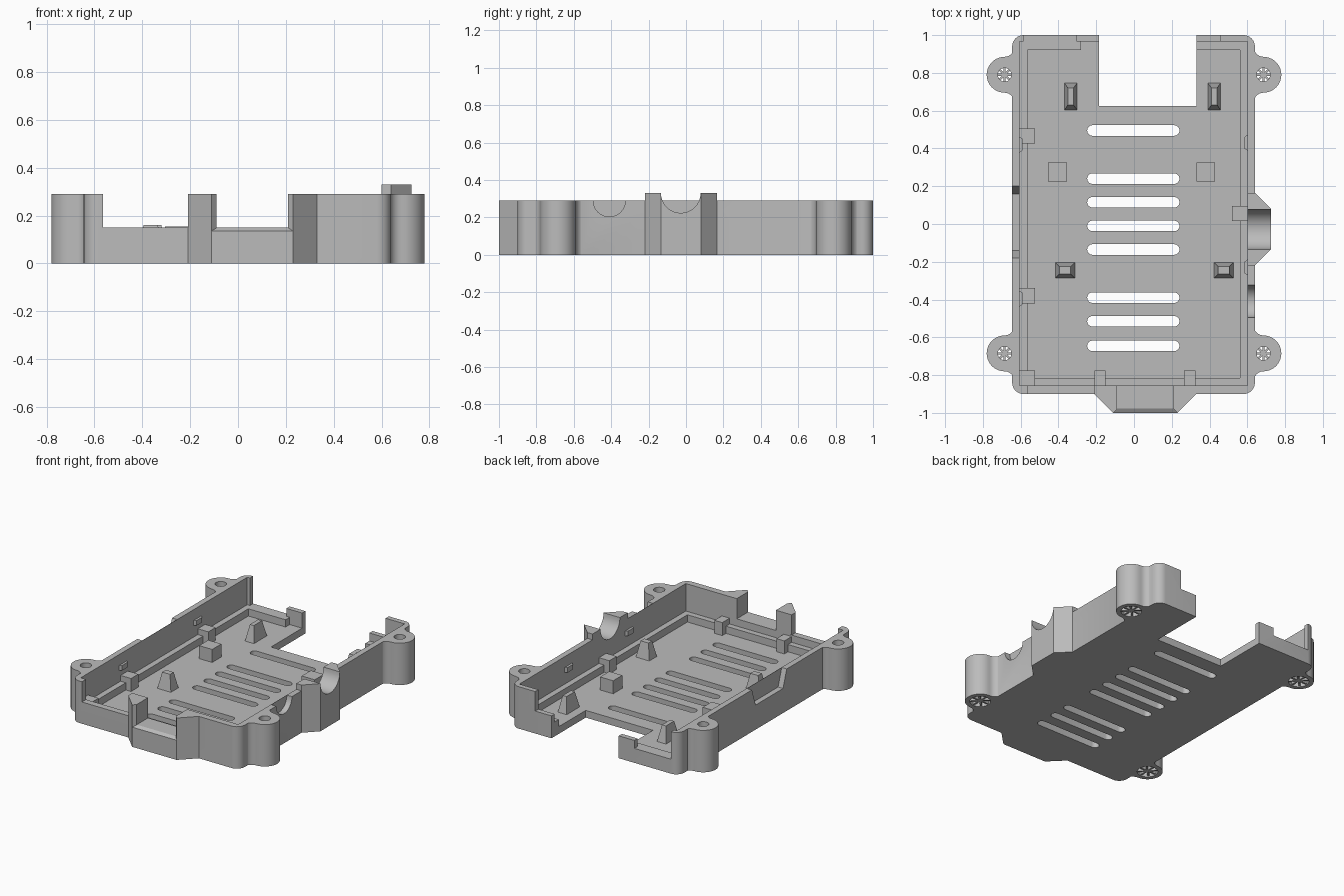
import bpy, bmesh
from math import sin, cos, pi, radians
from mathutils import Vector

cube = bpy.data.objects.get("Cube")
if cube:
    bpy.data.objects.remove(cube)

grey = bpy.data.materials.new("plain_grey")
grey.use_nodes = True
GREY = (0.5, 0.5, 0.5, 1)
grey.diffuse_color = GREY
grey.node_tree.nodes["Principled BSDF"].inputs["Base Color"].default_value = GREY

FLOOR, LEDGE, SILL, TOP = 0.05, 0.10, 0.15, 0.29


def finish(name, bm):
    bmesh.ops.recalc_face_normals(bm, faces=bm.faces)
    me = bpy.data.meshes.new(name)
    bm.to_mesh(me)
    bm.free()
    me.materials.append(grey)
    ob = bpy.data.objects.new(name, me)
    bpy.context.collection.objects.link(ob)
    return ob


def prism(name, pts, lo, hi, axis="z"):
    """Extrude an outline along z (xy outline) or x (yz outline)."""
    bm = bmesh.new()
    place = (lambda p, d: (p[0], p[1], d)) if axis == "z" else (lambda p, d: (d, p[0], p[1]))
    face = bm.faces.new([bm.verts.new(place(p, lo)) for p in pts])
    new = bmesh.ops.extrude_face_region(bm, geom=[face])["geom"]
    move = Vector((0, 0, hi - lo)) if axis == "z" else Vector((hi - lo, 0, 0))
    bmesh.ops.translate(bm, vec=move, verts=[v for v in new if isinstance(v, bmesh.types.BMVert)])
    return finish(name, bm)


def box(name, x0, x1, y0, y1, z0, z1):
    return prism(name, [(x0, y0), (x1, y0), (x1, y1), (x0, y1)], z0, z1)


def arc(cx, cy, r, a0, a1, n=8):
    return [(cx + r * cos(radians(a0 + (a1 - a0) * i / n)),
             cy + r * sin(radians(a0 + (a1 - a0) * i / n))) for i in range(n + 1)]


def circle(cx, cy, r, n=32):
    return arc(cx, cy, r, 0, 360, n)[:-1]


def frustum(name, x, y, w, d, top_w, top_d, z0, z1):
    bm = bmesh.new()
    bmesh.ops.create_cube(bm, size=1)
    for v in bm.verts:
        up = v.co.z > 0
        v.co = (x + v.co.x * (top_w if up else w), y + v.co.y * (top_d if up else d), z1 if up else z0)
    return finish(name, bm)


def combine(target, other, op="DIFFERENCE"):
    mod = target.modifiers.new(op, "BOOLEAN")
    mod.operation, mod.solver, mod.object = op, "EXACT", other
    bpy.context.view_layer.objects.active = target
    bpy.ops.object.modifier_apply(modifier=mod.name)
    bpy.data.objects.remove(other)


# Tray block with rounded corners
r = 0.06
outline = (arc(0.64 - r, 1 - r, r, 0, 90) + arc(-0.645 + r, 1 - r, r, 90, 180)
           + arc(-0.645 + r, -0.9 + r, r, 180, 270) + arc(0.64 - r, -0.9 + r, r, 270, 360))
tray = prism("tray", outline, 0, TOP)

# Screw lugs with filleted necks
LUGS = [(s, y) for s in (-1, 1) for y in (0.79, -0.685)]
for s, y in LUGS:
    half = arc(0.685, 0.145, 0.05, 180, 270, 6) + arc(0.685, 0, 0.095, 90, 0, 10)
    pts = [(0.62, 0.145)] + half + [(px, -py) for px, py in reversed(half[:-1])] + [(0.62, -0.145)]
    combine(tray, prism("lug", [(s * px, y + py) for px, py in pts], 0, TOP), "UNION")

# Hollow inside, leaving a ledge, then the rear opening and lowered wall stretches
H = 0.5
for b in [(-0.605, 0.6, -0.855, 0.965, LEDGE, H),
          (-0.565, 0.56, -0.815, 0.92, FLOOR, H),
          (-0.185, 0.33, 0.625, 1.1, -0.1, H),
          (-0.28, -0.18, 0.9, 0.965, FLOOR, H),
          (-0.585, -0.305, 0.95, 1.1, LEDGE, H),
          (-0.305, -0.18, 0.965, 1.1, SILL + 0.005, H),
          (0.32, 0.455, 0.965, 1.1, SILL + 0.005, H),
          (-0.565, -0.2, -1.1, -0.84, SILL, H),
          (-0.09, 0.215, -1.1, -0.84, SILL, H)]:
    combine(tray, box("cutter", *b))

# Dip in one long wall, half-round opening in the other
combine(tray, prism("cutter", [(-0.19, 0.32), (0.21, 0.32), (0.16, 0.17), (-0.14, 0.17)], -0.7, -0.607, "x"))
combine(tray, prism("cutter", circle(-0.41, TOP, 0.086), 0.601, 0.7, "x"))

# Vent slots
for y in (0.495, 0.24, 0.115, -0.01, -0.135, -0.39, -0.515, -0.645):
    slot = arc(0.213, y, 0.028, -90, 90) + arc(-0.22, y, 0.028, 90, 270)
    combine(tray, prism("cutter", slot, -0.1, 0.08))

# Cable cradle on the side
cradle = prism("cable_cradle", [(0.6, -0.22), (0.64, -0.22), (0.725, -0.135), (0.725, 0.08),
                                (0.64, 0.165), (0.6, 0.165)], 0, 0.33)
combine(cradle, box("cutter", 0.5, 0.64, -0.3, 0.3, -0.1, LEDGE))
for part in (tray, cradle):
    combine(part, prism("cutter", circle(-0.028, 0.33, 0.106), 0.55, 0.8, "x"))

# Screw holes, countersunk below, with a star of spokes
for s, y in LUGS:
    combine(tray, prism("cutter", circle(s * 0.685, y, 0.036), -0.1, 0.4))
    combine(tray, prism("cutter", circle(s * 0.685, y, 0.065), -0.1, 0.05))
    for k in range(4):
        c, d = cos(k * pi / 4), sin(k * pi / 4)
        spoke = [(s * 0.685 + u * c - v * d, y + u * d + v * c)
                 for u, v in ((-0.066, -0.006), (0.066, -0.006), (0.066, 0.006), (-0.066, 0.006))]
        prism("screw_hole_spoke", spoke, 0.005, 0.05)

# Front bay: chamfered sill between two angled posts
MID = 0.06
sill = prism("bay_sill", [(-0.21, -0.9), (-0.11, -1), (0.23, -1), (0.33, -0.9), (0.33, -0.86), (-0.21, -0.86)], 0, SILL)
combine(sill, prism("cutter", [(-1.01, 0.13), (-0.97, SILL + 0.005), (-0.97, 0.2), (-1.01, 0.2)], -0.2, 0.3, "x"))
post = [(-0.27, -0.9), (-0.17, -1), (-0.15, -0.98), (-0.15, -0.856), (-0.27, -0.856)]
for s, side in ((1, "right"), (-1, "left")):
    prism("bay_post_" + side, [(MID + s * px, py) for px, py in post], 0, TOP)

# Board rests on the ledge and floor
for x, y, w in [(-0.565, 0.465, 0.08), (-0.565, -0.38, 0.08), (0.56, 0.055, 0.08),
                (-0.565, -0.815, 0.08), (-0.18, -0.815, 0.06), (0.295, -0.815, 0.06)]:
    box("board_rest", x - w / 2, x + w / 2, y - 0.04, y + 0.04, FLOOR - 0.01, SILL - 0.01)
for x in (-0.405, 0.38):
    box("standoff", x - 0.05, x + 0.05, 0.225, 0.325, FLOOR - 0.01, 0.14)

# Tapered pegs
for x in (-0.335, 0.425):
    frustum("rear_peg", x, 0.675, 0.07, 0.145, 0.03, 0.09, FLOOR - 0.005, 0.16)
for x in (-0.365, 0.475):
    frustum("front_peg", x, -0.245, 0.105, 0.085, 0.06, 0.04, FLOOR - 0.005, 0.16)

# Snap bumps on the inner walls
for x, y, s in [(-0.606, 0.42, 1), (-0.606, -0.395, 1), (0.601, 0.43, -1), (0.601, -0.23, -1)]:
    prism("snap_bump", [(x, y - 0.042), (x + s * 0.017, y - 0.03), (x + s * 0.017, y + 0.03), (x, y + 0.042)], 0.18, 0.215)

# Smooth the round faces, keep the edges sharp
bpy.ops.object.select_all(action="DESELECT")
for ob in (tray, cradle):
    ob.select_set(True)
bpy.context.view_layer.objects.active = tray
bpy.ops.object.shade_smooth_by_angle(angle=radians(30))
